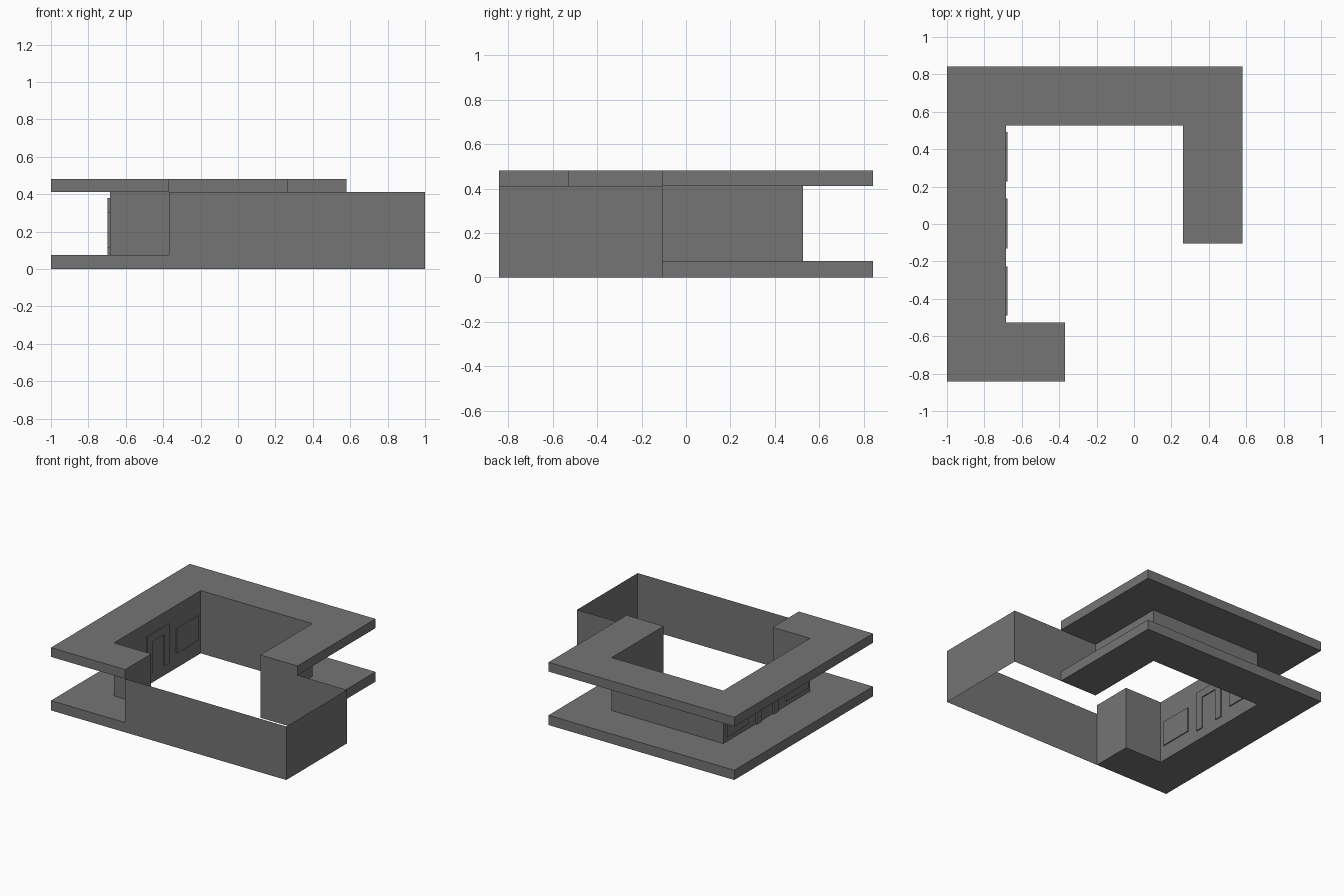
import bpy
import bmesh

if "Cube" in bpy.data.objects:
    bpy.data.objects.remove(bpy.data.objects["Cube"])

# Dark grey used on every part
grey = bpy.data.materials.new("dark_grey")
grey.diffuse_color = (0.178, 0.178, 0.178, 1)
grey.use_nodes = True
grey.node_tree.nodes["Principled BSDF"].inputs["Base Color"].default_value = grey.diffuse_color


def extrude_outline(name, outline, z0, z1, capped=True):
    """Extrude a counter-clockwise xy outline; capped=False leaves only the side walls."""
    bm = bmesh.new()
    low = [bm.verts.new((x, y, z0)) for x, y in outline]
    high = [bm.verts.new((x, y, z1)) for x, y in outline]
    n = len(outline)
    for i in range(n):
        j = (i + 1) % n
        bm.faces.new((low[i], low[j], high[j], high[i]))
    if capped:
        bm.faces.new(low[::-1])
        bm.faces.new(high)
    return finish(name, bm)


def extrude_side(name, profile, x0, x1):
    """Extrude a counter-clockwise yz profile along x."""
    bm = bmesh.new()
    face = bm.faces.new([bm.verts.new((x0, y, z)) for y, z in profile])
    out = bmesh.ops.extrude_face_region(bm, geom=[face], use_keep_orig=True)
    moved = [g for g in out["geom"] if isinstance(g, bmesh.types.BMVert)]
    bmesh.ops.translate(bm, verts=moved, vec=(x1 - x0, 0, 0))
    bmesh.ops.recalc_face_normals(bm, faces=bm.faces)
    return finish(name, bm)


def finish(name, bm):
    mesh = bpy.data.meshes.new(name)
    bm.to_mesh(mesh)
    bm.free()
    mesh.materials.append(grey)
    obj = bpy.data.objects.new(name, mesh)
    bpy.context.collection.objects.link(obj)
    return obj


# Plan lines
LEFT, WALL_L, PORCH, WALL_R, EAVE, RIGHT = -1.0, -0.685, -0.369, 0.263, 0.579, 1.0
FRONT, WALL_F, STEP, WALL_B, BACK = -0.842, -0.526, -0.105, 0.526, 0.842
FLOOR_TOP, WALL_TOP, ROOF_TOP = 0.075, 0.411, 0.482

# C-shaped veranda floor and matching roof
veranda = [(LEFT, FRONT), (PORCH, FRONT), (PORCH, WALL_F), (WALL_L, WALL_F),
           (WALL_L, WALL_B), (WALL_R, WALL_B), (WALL_R, STEP), (EAVE, STEP),
           (EAVE, BACK), (LEFT, BACK)]
extrude_outline("veranda_floor", veranda, 0, FLOOR_TOP)
extrude_outline("veranda_roof", veranda, WALL_TOP, ROOF_TOP)

# Thin house walls, open above and below
house = [(PORCH, FRONT), (RIGHT, FRONT), (RIGHT, STEP), (WALL_R, STEP),
         (WALL_R, WALL_B), (WALL_L, WALL_B), (WALL_L, WALL_F), (PORCH, WALL_F)]
extrude_outline("house_walls", house, 0, WALL_TOP, capped=False)

# Door frame and two window panels, standing proud on both sides of the left wall
X0, X1 = -0.697, -0.677
door = [(-0.13, FLOOR_TOP), (-0.07, FLOOR_TOP), (-0.07, 0.32), (0.075, 0.32),
        (0.075, FLOOR_TOP), (0.135, FLOOR_TOP), (0.135, 0.38), (-0.13, 0.38)]
extrude_side("door_frame", door, X0, X1)
for name, y in (("front_window", -0.358), ("back_window", 0.36)):
    a, b = y - 0.132, y + 0.132
    extrude_side(name, [(a, 0.115), (b, 0.115), (b, 0.305), (a, 0.305)], X0, X1)
